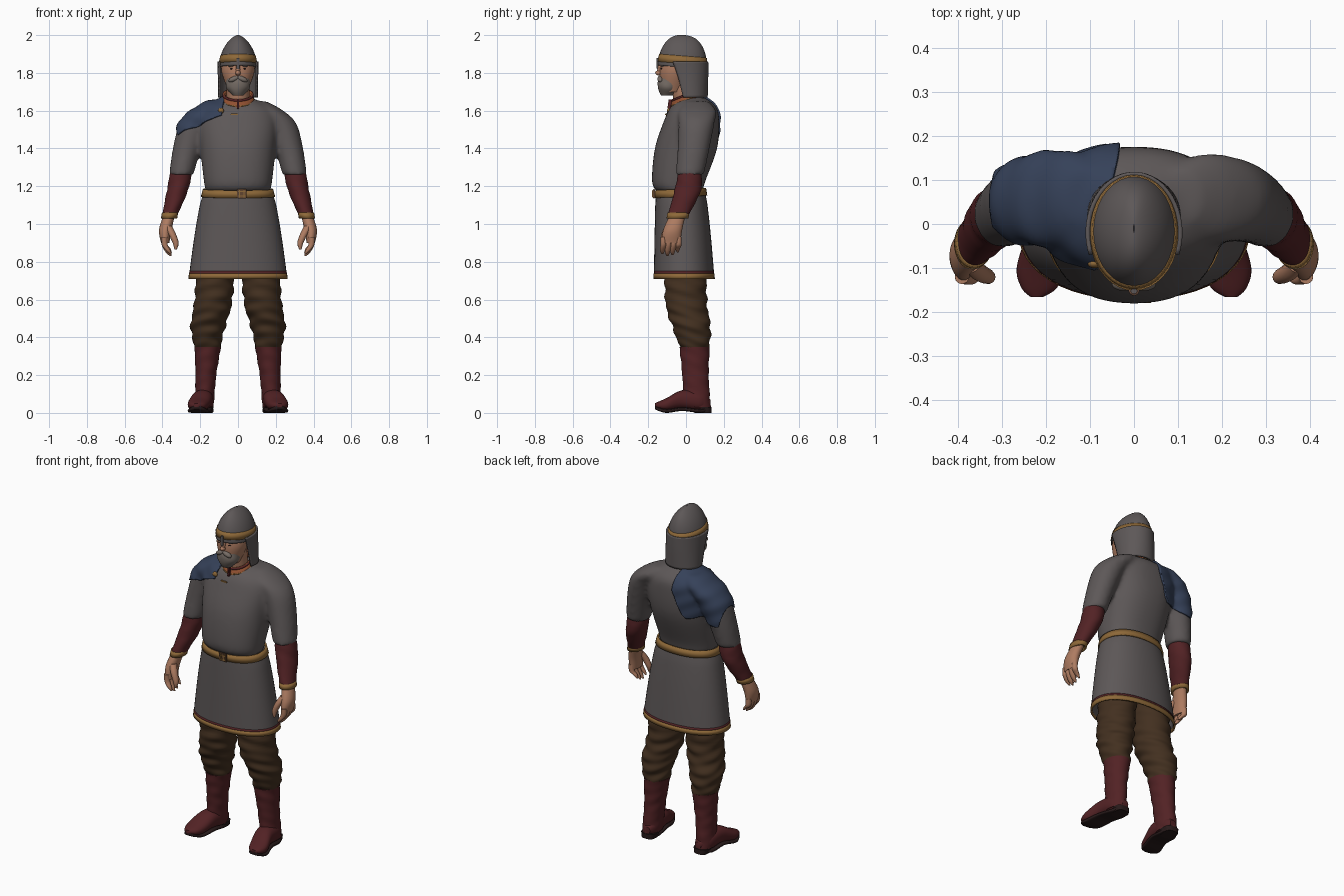
import bpy, bmesh
from math import sin, cos, pi, radians, copysign
from mathutils import Vector, Euler

default_cube = bpy.data.objects.get("Cube")
if default_cube:
    bpy.data.objects.remove(default_cube, do_unlink=True)


def paint(name, *rgb):
    material = bpy.data.materials.new(name)
    material.use_nodes = True
    material.diffuse_color = (*rgb, 1)
    shader = next(n for n in material.node_tree.nodes if n.type == 'BSDF_PRINCIPLED')
    shader.inputs["Base Color"].default_value = (*rgb, 1)
    shader.inputs["Roughness"].default_value = .8
    return material


GREY = paint("grey_mail", .11, .097, .097)
RED = paint("dark_red", .085, .016, .018)
GOLD = paint("ochre_trim", .27, .14, .04)
BROWN = paint("brown_cloth", .055, .029, .014)
BLUE = paint("blue_wool", .036, .053, .1)
SKIN = paint("skin", .42, .2, .12)
HAIR = paint("grey_hair", .18, .15, .13)
DARK = paint("dark_leather", .02, .01, .01)
RUST = paint("rust_braid", .28, .08, .03)
BRONZE = paint("bronze", .12, .06, .03)


def finish(name, bm, material, thickness=0):
    bmesh.ops.recalc_face_normals(bm, faces=bm.faces)
    mesh = bpy.data.meshes.new(name)
    bm.to_mesh(mesh)
    bm.free()
    mesh.materials.append(material)
    mesh.shade_smooth()
    mesh.set_sharp_from_angle(angle=radians(45))
    part = bpy.data.objects.new(name, mesh)
    bpy.context.collection.objects.link(part)
    if thickness:
        shell = part.modifiers.new("thickness", 'SOLIDIFY')
        shell.thickness = thickness
        shell.offset = -1
    return part


def smooth_sections(sections, steps):
    """Curve through the sections, easing the slope at each one."""
    last = len(sections) - 1
    for i in range(last):
        before, start, end, after = (sections[max(0, min(last, i + k))] for k in (-1, 0, 1, 2))
        for t in (j / steps for j in range(steps)):
            blend = t * t * (3 - 2 * t)
            leave, arrive = t * (1 - t) ** 2 / 2, t * t * (t - 1) / 2
            yield [b + (c - b) * blend + (c - a) * leave + (d - b) * arrive
                   for a, b, c, d in zip(before, start, end, after)]
    yield sections[last]


def tube(name, material, sections, along='z', sides=36, power=2, steps=6, arc=None,
         tilt=0, fold=0, thickness=0, side=1):
    """Loft oval sections, each given as x, y, z, half width, half depth."""
    bm = bmesh.new()
    rings = []
    for x, y, z, width, depth in smooth_sections(sections, steps):
        ring = []
        for i in range(sides):
            angle = 2 * pi * i / sides
            if arc:
                angle = radians(arc[0] + (arc[1] - arc[0]) * i / (sides - 1))
            ripple = fold * (sin(65 * z + 3 * cos(angle)) + sin(100 * z + 4 * sin(angle)))
            u = copysign(abs(cos(angle)) ** (2 / power), cos(angle)) * (width + ripple)
            v = copysign(abs(sin(angle)) ** (2 / power), sin(angle)) * (depth + ripple)
            point = (y + v, z + tilt * v) if along == 'z' else (y, z + v)
            ring.append(bm.verts.new((side * (x + u), *point)))
        rings.append(ring)
    for low, high in zip(rings, rings[1:]):
        for i in range(sides - bool(arc)):
            k = (i + 1) % sides
            bm.faces.new((low[i], low[k], high[k], high[i]))
    if not thickness:
        bm.faces.new(rings[0])
        bm.faces.new(rings[-1])
    return finish(name, bm, material, thickness)


def band(name, material, rule, bottom, top, swell, **options):
    """Wrap a thin strip round a part whose section at a height is given by a rule."""
    sections = [(x, y, z, width + swell, depth + swell)
                for x, y, z, width, depth in (rule(bottom), rule(top))]
    return tube(name, material, sections, steps=1, thickness=.01, **options)


def digit(name, points, radius, side):
    """Round-tipped finger along a path."""
    sections = [(*point, radius * size, radius * size) for point, size in zip(points, (1, 1, .8, .3))]
    tube(name, SKIN, sections, sides=14, steps=4, side=side)


def place(name, bm, material, location, rotation):
    part = finish(name, bm, material)
    part.location, part.rotation_euler = location, Euler(rotation)
    return part


def ball(name, material, location, size, rotation=(0, 0, 0)):
    bm = bmesh.new()
    bmesh.ops.create_uvsphere(bm, u_segments=20, v_segments=12, radius=1)
    bmesh.ops.scale(bm, vec=size, verts=bm.verts)
    return place(name, bm, material, location, rotation)


def block(name, material, location, size, rotation=(0, 0, 0)):
    bm = bmesh.new()
    bmesh.ops.create_cube(bm, size=1)
    bmesh.ops.scale(bm, vec=size, verts=bm.verts)
    bmesh.ops.bevel(bm, geom=bm.edges[:], offset=min(size) / 4, segments=2, affect='EDGES')
    return place(name, bm, material, location, rotation)


# Tunic: torso and sleeves fused into one skin
tunic = tube("tunic", GREY, [(0, -.03, 1.17, .17, .12), (0, -.04, 1.22, .18, .14), (0, 0, 1.4, .2, .165),
                             (0, .03, 1.55, .21, .145), (0, .04, 1.62, .17, .12),
                             (0, .04, 1.67, .07, .06)], power=2.3)
sleeves = [tube("sleeve", GREY, [(.3, .02, 1.26, .065, .075), (.27, .04, 1.4, .075, .085), (.225, .055, 1.53, .085, .095),
                                 (.16, .06, 1.6, .08, .1), (.1, .06, 1.65, .05, .06)], side=side)
           for side in (1, -1)]
bpy.ops.object.select_all(action='DESELECT')
for part in (tunic, *sleeves):
    part.select_set(True)
bpy.context.view_layer.objects.active = tunic
bpy.ops.object.join()
fuse = tunic.modifiers.new("fuse", 'REMESH')
fuse.mode, fuse.voxel_size = 'VOXEL', .012
relax = tunic.modifiers.new("relax", 'SMOOTH')
relax.factor, relax.iterations = .5, 10
fused = bpy.data.meshes.new_from_object(tunic.evaluated_get(bpy.context.evaluated_depsgraph_get()))
tunic.modifiers.clear()
tunic.data = fused
fused.shade_smooth()

# Short cape: a trimmed copy of the right shoulder, lifted off the tunic
bm = bmesh.new()
bm.from_mesh(fused)
front, outer, back = (Vector(p) for p in ((-.06, -.1, 1.58), (-.31, 0, 1.47), (-.15, .17, 1.39)))
trims = [(front, (outer - front).cross(back - front)),
         (Vector((-.06, .03, 0)), Vector((1, -.2, 0))),
         (Vector((-.09, .17, 1.43)), Vector((1, 0, -1))),
         (Vector((-.06, .17, 1.5)), Vector((1, 0, -.4))),
         (Vector((-.31, .05, 1.45)), Vector((-1, 0, -.2)))]
for spot, direction in trims:
    bmesh.ops.bisect_plane(bm, geom=bm.verts[:] + bm.edges[:] + bm.faces[:], plane_co=spot,
                           plane_no=direction.normalized(), clear_outer=True)
bm.normal_update()
lifts = [(v, v.normal * (.01 + .002 * sin(70 * v.co.z + 35 * v.co.x))) for v in bm.verts]
for vert, lift in lifts:
    vert.co += lift
finish("shoulder_cape", bm, BLUE, thickness=.01)
ball("cape_brooch", GOLD, (-.09, -.09, 1.6), (.015, .01, .015))
block("neck_clasp", GOLD, (-.02, -.105, 1.58), (.04, .01, .008))


# Skirt with trimmed hem, belt and buckle
def skirt_section(z):
    flare = max(0, (1.17 - z) / .45) ** .7
    return 0, -.03 + .02 * flare, z, .18 + .08 * flare, .13 + .03 * flare


cloth = dict(sides=48, power=2.2)
tube("tunic_skirt", GREY, [skirt_section(1.17 - .05 * i) for i in range(10)], steps=2, thickness=.01, **cloth)
band("hem_red_line", RED, skirt_section, .73, .75, .001, **cloth)
band("hem_trim", GOLD, skirt_section, .71, .738, .002, **cloth)
band("belt", GOLD, skirt_section, 1.145, 1.185, .006, tilt=.05, **cloth)
block("buckle_plate", BRONZE, (.02, -.17, 1.16), (.05, .01, .05))
for k in (-.012, .012):
    block("buckle_bar", GOLD, (.02 + k, -.175, 1.16), (.007, .008, .04))
    block("buckle_rail", GOLD, (.02, -.175, 1.16 + k), (.04, .008, .007))


# Neck and standing collar, dipping towards the front
def collar_section(z):
    spread = .08 + (1.68 - z) / 5
    return 0, 0, z, spread, spread - .005


tube("neck", SKIN, [(0, 0, 1.6, .06, .06), (0, -.02, 1.76, .06, .06)])
band("collar", RUST, collar_section, 1.61, 1.69, 0, tilt=.4)
band("collar_base", RED, collar_section, 1.63, 1.64, .003, tilt=.4)
band("collar_braid", GOLD, collar_section, 1.655, 1.66, .003, tilt=.4)
band("collar_edge", RED, collar_section, 1.68, 1.69, .003, tilt=.4)
block("collar_slit", RED, (0, -.085, 1.635), (.012, .02, .05), (-.15, 0, 0))

# Head and beard
tube("head", SKIN, [(0, -.07, 1.7, .05, .06), (0, -.05, 1.8, .086, .09), (0, -.03, 1.87, .088, .1)])
tube("beard", HAIR, [(0, -.1, 1.68, .03, .03), (0, -.09, 1.72, .06, .06), (0, -.07, 1.77, .07, .075)], fold=.001)
ball("nose", SKIN, (0, -.143, 1.8), (.014, .02, .014))
ball("nose_bridge", SKIN, (0, -.138, 1.82), (.012, .014, .03), (-.15, 0, 0))
for side, label in ((1, "left"), (-1, "right")):
    ball(label + "_moustache", HAIR, (.022 * side, -.136, 1.768), (.03, .016, .014), (0, .4 * side, 0))
    ball(label + "_eye", DARK, (.032 * side, -.129, 1.822), (.01, .005, .004))
    ball(label + "_brow", HAIR, (.034 * side, -.126, 1.838), (.02, .01, .005), (0, .15 * side, 0))


# Helmet: pointed dome, brow band, nose guard and neck guard
def dome_section(z):
    rise = max(0, (z - 1.83) / .17)
    round_off = max(.001, 1 - rise * rise)
    return 0, -.02 + .01 * rise, z, .1 * round_off ** .65, .13 * round_off ** .4


tube("helmet_dome", GREY, [dome_section(1.83 + .17 * sin(pi / 2 * i / 16)) for i in range(17)],
     steps=2, tilt=-.08, thickness=.006)
band("helmet_band", GOLD, dome_section, 1.85, 1.89, .003, tilt=-.08)
block("nose_guard", GREY, (0, -.152, 1.85), (.016, .01, .06))
tube("neck_guard", GREY, [(0, .02, 1.67, .096, .085), (0, 0, 1.78, .097, .108), (0, -.02, 1.86, .1, .128)],
     arc=(-22, 202), thickness=.01)

for side, label in ((1, "left_"), (-1, "right_")):
    # Forearm, cuff and hand
    tube(label + "forearm", RED, [(.3, .02, 1.28, .058, .06), (.32, .01, 1.18, .056, .07),
                                  (.36, -.04, 1.05, .041, .055)], fold=.001, side=side)
    tube(label + "cuff", GOLD, [(.365, -.045, 1.03, .043, .058), (.36, -.04, 1.06, .043, .058)],
         steps=1, thickness=.012, side=side)
    tube(label + "palm", SKIN, [(.36, -.04, 1.06, .03, .04), (.385, -.07, .97, .033, .05),
                                (.385, -.08, .9, .022, .05)], side=side)
    for i, curl in enumerate((.01, 0, .005, .02)):
        y = -.12 + .027 * i
        digit(label + "finger", [(.39, y, .93), (.388, y, .89), (.37, y - .005, .85 + curl),
                                 (.355, y - .005, .83 + curl)], .016, side)
    digit(label + "thumb", [(.37, -.09, .99), (.35, -.11, .95), (.33, -.12, .9), (.33, -.125, .865)], .02, side)

    # Baggy trouser leg
    tube(label + "trouser_leg", BROWN, [(.16, .05, .32, .06, .07), (.16, .03, .45, .09, .1), (.13, 0, .6, .1, .11),
                                        (.11, 0, .9, .1, .11)], sides=48, steps=20, fold=.003, side=side)

    # Boot shaft and foot; the sole follows the underside of the foot
    tube(label + "boot_shaft", RED, [(.18, .06, .03, .05, .07), (.17, .05, .2, .055, .07),
                                     (.16, .045, .35, .07, .08)], steps=12, fold=.001, side=side)
    foot = [(.17, .13, .05, .02, .02), (.18, .08, .06, .05, .05), (.19, -.02, .07, .055, .05),
            (.21, -.1, .045, .056, .035), (.215, -.145, .04, .04, .02), (.22, -.165, .04, .015, .01)]
    tube(label + "boot_foot", RED, foot, along='y', power=2.3, side=side)
    tube(label + "boot_sole", DARK, [(x, y, z - depth, width, .01) for x, y, z, width, depth in foot],
         along='y', power=4, side=side)
    tube(label + "boot_heel", DARK, [(.175, .09, 0, .04, .045), (.175, .09, .03, .045, .045)],
         steps=1, power=3, side=side)
